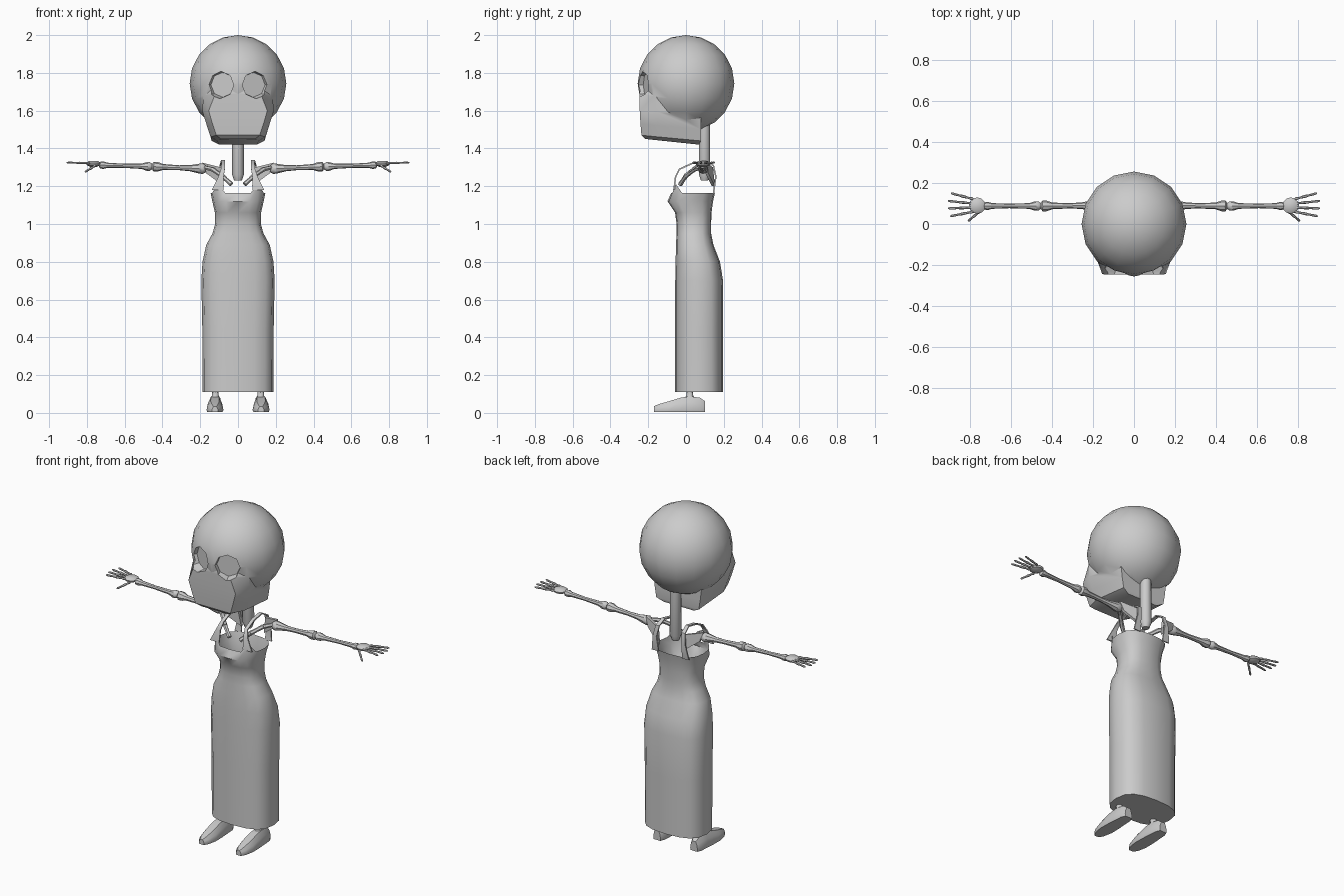
import bpy, bmesh, math
from mathutils import Vector, Matrix

old = bpy.data.objects.get("Cube")
if old:
    bpy.data.objects.remove(old, do_unlink=True)

grey = bpy.data.materials.new("plain grey")
grey.use_nodes = True
COLOUR = (0.6, 0.6, 0.6, 1)
grey.diffuse_color = COLOUR
grey.node_tree.nodes["Principled BSDF"].inputs["Base Color"].default_value = COLOUR


def finish(name, bm, angle=40):
    """Turn a bmesh into a shaded object."""
    bmesh.ops.recalc_face_normals(bm, faces=bm.faces)
    mesh = bpy.data.meshes.new(name)
    bm.to_mesh(mesh)
    bm.free()
    mesh.materials.append(grey)
    ob = bpy.data.objects.new(name, mesh)
    bpy.context.collection.objects.link(ob)
    smooth(ob, angle)
    return ob


def smooth(ob, angle):
    bpy.ops.object.select_all(action='DESELECT')
    ob.select_set(True)
    bpy.context.view_layer.objects.active = ob
    bpy.ops.object.shade_smooth_by_angle(angle=math.radians(angle))


def loft(name, rings, cap_start=True, cap_end=True, angle=40):
    """Skin a row of closed rings."""
    bm = bmesh.new()
    rows = [[bm.verts.new(p) for p in ring] for ring in rings]
    n = len(rows[0])
    for a, b in zip(rows, rows[1:]):
        for i in range(n):
            j = (i + 1) % n
            bm.faces.new((a[i], a[j], b[j], b[i]))
    if cap_start:
        bm.faces.new(rows[0])
    if cap_end:
        bm.faces.new(rows[-1])
    return finish(name, bm, angle)


def bone(name, start, end, profile, sides=8):
    """Lathe (position, radius) pairs along a straight line."""
    start, end = Vector(start), Vector(end)
    axis = end - start
    turn = axis.to_track_quat('Z', 'Y')
    rings = []
    for t, r in profile:
        rings.append([start + axis * t + turn @ Vector((r * math.cos(a), r * math.sin(a), 0))
                      for a in (math.tau * k / sides for k in range(sides))])
    return loft(name, rings)


def ribbon(name, path, thick=0.006):
    """Flat band through (x, y, z, half width), wide in x."""
    pts = [Vector(p[:3]) for p in path]
    rings = []
    for i, p in enumerate(pts):
        d = pts[min(i + 1, len(pts) - 1)] - pts[max(i - 1, 0)]
        n = Vector((0, -d.z, d.y)).normalized() * thick
        w = Vector((path[i][3], 0, 0))
        rings.append([p + w + n, p - w + n, p - w - n, p + w - n])
    return loft(name, rings)


def boolean(ob, other, operation):
    mod = ob.modifiers.new("bool", 'BOOLEAN')
    mod.object, mod.operation, mod.solver = other, operation, 'EXACT'
    bpy.context.view_layer.objects.active = ob
    bpy.ops.object.modifier_apply(modifier=mod.name)
    bpy.data.objects.remove(other, do_unlink=True)


# Skull: round cranium joined to a tapering jaw block
bm = bmesh.new()
bmesh.ops.create_uvsphere(bm, u_segments=16, v_segments=10, radius=0.256,
                          matrix=Matrix.Translation((0, 0, 1.744)))
skull = finish("skull", bm)
# z front, z back, front half width, cheek half width, back half width, y front, y back
jaw_rows = [(1.78, 1.72, .07, .16, .14, -.225, .05),
            (1.69, 1.67, .12, .185, .16, -.247, .07),
            (1.60, 1.58, .155, .188, .16, -.245, .08),
            (1.53, 1.50, .135, .165, .15, -.241, .08),
            (1.47, 1.44, .115, .145, .14, -.236, .08),
            (1.45, 1.42, .09, .11, .10, -.215, .07)]
jaw_rings = []
for zf, zb, wf, wc, wb, yf, yb in jaw_rows:
    zc = zf + (zb - zf) * 0.3
    half = [(wf, yf, zf), (wc, yf + .09, zc), (wb, yb, zb)]
    jaw_rings.append(half + [(-x, y, z) for x, y, z in reversed(half)])
boolean(skull, loft("jaw", jaw_rings), 'UNION')

# Eye sockets: shallow eight-sided recesses
for s in (1, -1):
    out = Vector((s * 0.34, -0.94, 0)).normalized()
    mid = Vector((s * 0.093, -0.237, 1.737))
    cutter = bone("socket_cutter", mid - out * 0.035, mid + out * 0.15,
                  [(0, .066), (.2, .073), (1, .073)])
    cutter.hide_render = True
    boolean(skull, cutter, 'DIFFERENCE')
smooth(skull, 35)

# Neck
bone("neck", (0, .098, 1.23), (0, .098, 1.56), [(0, .02), (.1, .032), (1, .03)], 10)

# Dress: z, half width, y front, y back
dress_rows = [(.11, .188, -.057, .197), (.45, .189, -.057, .197), (.70, .194, -.057, .196),
              (.80, .188, -.055, .18), (.89, .168, -.053, .145), (.95, .135, -.05, .133),
              (1.0, .121, -.05, .133), (1.06, .122, -.058, .135), (1.12, .136, -.098, .143),
              (1.165, .145, -.078, .153)]
dress_rings = []
for z, w, yf, yb in dress_rows:
    ring = []
    for k in range(16):
        a = math.tau * k / 16
        c, s = math.cos(a), math.sin(a)
        x = w * math.copysign(abs(c) ** 0.8, c)
        y = (yf + yb) / 2 + (yb - yf) / 2 * math.copysign(abs(s) ** 0.7, s)
        # two raised points at the front neckline
        peak = .045 if z > 1.15 and s < -.5 and abs(c) > .5 else 0
        ring.append((x, y, z + peak))
    dress_rings.append(ring)
loft("dress", dress_rings, cap_end=False, angle=50)

for s, side in ((1, "left"), (-1, "right")):
    # Shoulder strap arching from chest to back
    ribbon(side + "_strap", [(s * .108, -.064, 1.18, .03), (s * .09, -.055, 1.25, .014),
                             (s * .08, -.035, 1.29, .01), (s * .078, .03, 1.32, .01),
                             (s * .08, .10, 1.335, .01), (s * .085, .145, 1.31, .012),
                             (s * .095, .158, 1.25, .012), (s * .1, .145, 1.16, .022)], .004)

    # Collarbone and shoulder blade
    collar = [Vector(p) for p in ((s * .035, -.03, 1.21), (s * .085, .0, 1.255),
                                  (s * .135, .045, 1.29), (s * .185, .09, 1.30))]
    for a, b in zip(collar, collar[1:]):
        bone(side + "_collarbone", a, b, [(0, .013), (.5, .011), (1, .013)], 6)
    blade = [(s * .19, .10, 1.325), (s * .09, .135, 1.30),
             (s * .075, .145, 1.20), (s * .17, .11, 1.27)]
    loft(side + "_shoulder_blade", [[(x, y + d, z) for x, y, z in blade] for d in (-.008, .008)])

    # Arm bones with knobbed ends
    bone(side + "_upper_arm", (s * .17, .09, 1.292), (s * .455, .088, 1.304),
         [(0, .018), (.06, .028), (.14, .025), (.3, .016), (.5, .013),
          (.8, .016), (.9, .026), (.97, .026), (1, .014)])
    bone(side + "_forearm", (s * .455, .088, 1.304), (s * .735, .088, 1.312),
         [(0, .014), (.04, .023), (.1, .023), (.2, .014), (.55, .011),
          (.85, .014), (.92, .02), (.98, .018), (1, .01)])

    # Hand: flat palm, four fingers and a lower thumb
    bone(side + "_palm", (s * .765, .09, 1.303), (s * .765, .09, 1.333),
         [(0, .018), (.3, .036), (.65, .04), (1, .025)], 12)
    joints = [(0, .005), (.06, .008), (.2, .005), (.42, .007), (.5, .007),
              (.6, .005), (.92, .006), (1, .003)]
    for y0, tip_x, tip_y in ((.122, .893, .15), (.10, .908, .113),
                             (.08, .908, .076), (.06, .897, .038)):
        bone(side + "_finger", (s * .785, y0, 1.322), (s * tip_x, tip_y, 1.325), joints, 6)
    bone(side + "_thumb", (s * .755, .06, 1.31), (s * .81, .014, 1.275), joints, 6)

    # Ankle
    bone(side + "_ankle", (s * .12, .02, .05), (s * .12, .02, .115),
         [(0, .026), (.4, .027), (.65, .018), (1, .018)])

    # Shoe: y, half width, top height
    shoe = []
    for y, w, top in ((-.17, .016, .035), (-.145, .033, .046), (-.09, .045, .062),
                      (-.03, .044, .08), (.02, .04, .088), (.075, .036, .08), (.1, .024, .062)):
        half = [(w * .9, .004), (w, .016), (w * .85, top * .65), (w * .5, top)]
        outline = half + [(-x, z) for x, z in reversed(half)]
        shoe.append([(s * .122 + x, y, z) for x, z in outline])
    loft(side + "_shoe", shoe, angle=50)
